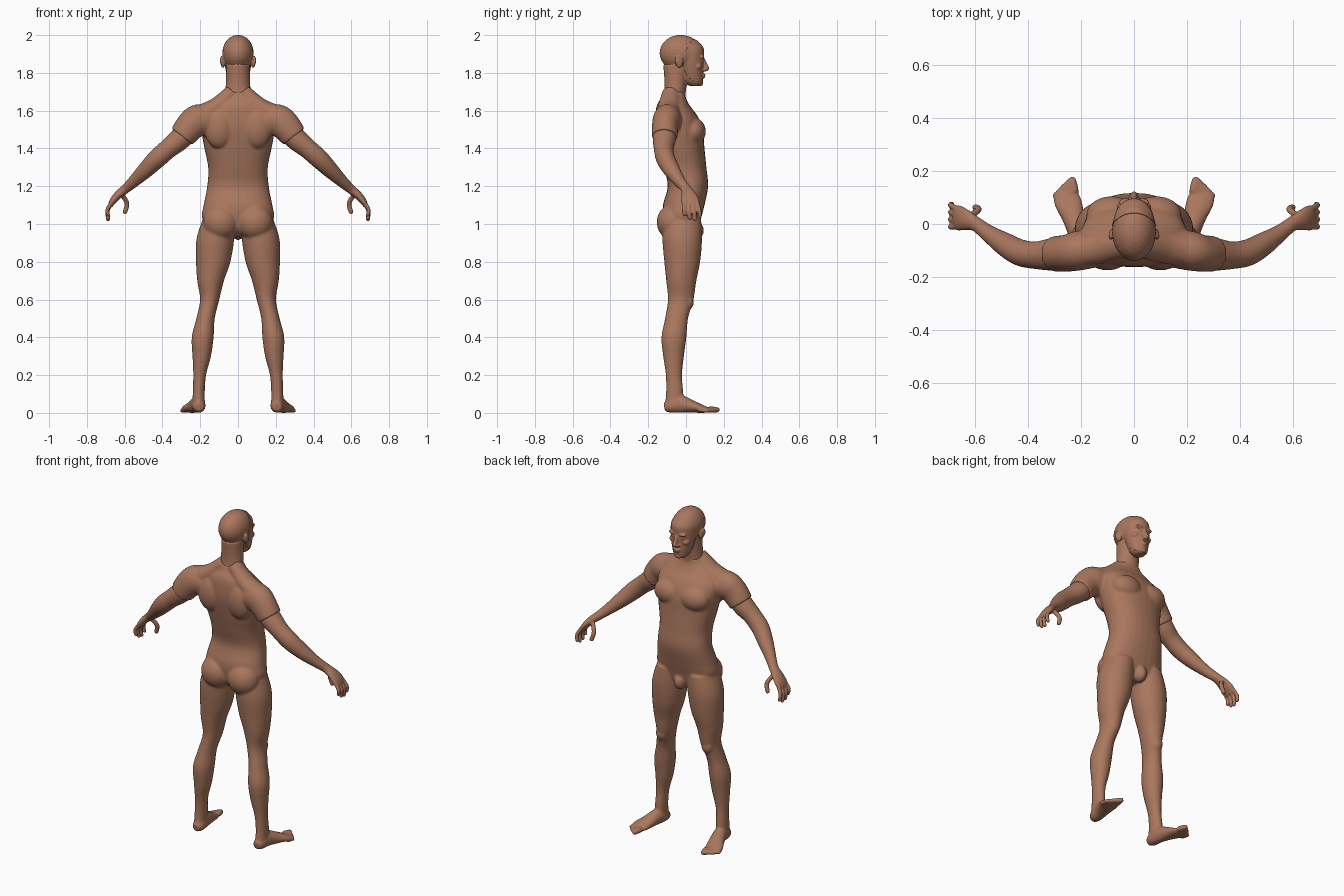
import bpy, bmesh
from math import cos, sin, pi
from mathutils import Vector, Matrix

cube = bpy.data.objects.get("Cube")
if cube:
    bpy.data.objects.remove(cube)

skin = bpy.data.materials.new("brown skin")
skin.use_nodes = True
skin.diffuse_color = (0.40, 0.185, 0.112, 1)
shader = skin.node_tree.nodes["Principled BSDF"]
shader.inputs["Base Color"].default_value = skin.diffuse_color
shader.inputs["Roughness"].default_value = 0.6

X, Y, Z = Vector((1, 0, 0)), Vector((0, 1, 0)), Vector((0, 0, 1))
SIDES, STEPS = 28, 5


def smooth_rows(rows):
    """Catmull-Rom interpolation between cross-section rows."""
    out, last = [], len(rows) - 1
    for i in range(last):
        a, b, c, d = (rows[min(max(k, 0), last)] for k in range(i - 1, i + 3))
        for s in range(STEPS):
            t = s / STEPS
            out.append([q + t * (r - p) / 2 + t * t * (p - 2.5 * q + 2 * r - e / 2)
                        + t ** 3 * (e - p + 3 * (q - r)) / 2
                        for p, q, r, e in zip(a, b, c, d)])
    return out + [list(rows[last])]


def loft(bm, rows, side=X, axis=None, power=1.0):
    """Skin rows of (x, y, z, side radius, other radius); axis fixes the ring plane."""
    rows = smooth_rows(rows)
    rings = []
    for i, (x, y, z, ru, rv) in enumerate(rows):
        before, after = rows[max(i - 1, 0)], rows[min(i + 1, len(rows) - 1)]
        along = axis or (Vector(after[:3]) - Vector(before[:3])).normalized()
        u = (side - along * side.dot(along)).normalized()
        v = along.cross(u)
        ring = []
        for k in range(SIDES):
            c, s = cos(2 * pi * k / SIDES), sin(2 * pi * k / SIDES)
            c, s = (abs(w) ** power * (1 if w > 0 else -1) for w in (c, s))
            ring.append(bm.verts.new(Vector((x, y, z)) + u * c * ru + v * s * rv))
        rings.append(ring)
    for low, high in zip(rings, rings[1:]):
        for k in range(SIDES):
            j = (k + 1) % SIDES
            bm.faces.new((low[k], low[j], high[j], high[k]))
    bm.faces.new(rings[0][::-1])
    bm.faces.new(rings[-1])


def blob(bm, centre, radii):
    matrix = Matrix.Translation(centre) @ Matrix.Diagonal((*radii, 1))
    bmesh.ops.create_uvsphere(bm, u_segments=24, v_segments=16, radius=1, matrix=matrix)


def digit(bm, points, r, side):
    """A finger or toe with a rounded tip."""
    loft(bm, [(*p, r, r) for p in points], side)
    blob(bm, points[-1], (r, r, r))


def finish(name, bm, voxel, passes):
    """Mirror the parts, then fuse them into one smooth skin."""
    bmesh.ops.recalc_face_normals(bm, faces=bm.faces)
    mesh = bpy.data.meshes.new(name)
    bm.to_mesh(mesh)
    bm.free()
    mesh.materials.append(skin)
    ob = bpy.data.objects.new(name, mesh)
    bpy.context.collection.objects.link(ob)
    mirror = ob.modifiers.new("Mirror", 'MIRROR')
    mirror.use_mirror_merge = False
    fuse = ob.modifiers.new("Fuse", 'REMESH')
    fuse.mode = 'VOXEL'
    fuse.voxel_size = voxel
    fuse.use_smooth_shade = True
    soften = ob.modifiers.new("Soften", 'SMOOTH')
    soften.factor = 0.5
    soften.iterations = passes
    return ob


# Body: torso
body = bmesh.new()
loft(body, [
    (0, -.01, .93, .06, .05), (0, -.02, .97, .14, .085), (0, -.02, 1.03, .19, .10),
    (0, -.012, 1.1, .182, .11), (0, .01, 1.2, .163, .107), (0, -.005, 1.3, .158, .113),
    (0, -.022, 1.4, .178, .12), (0, -.036, 1.5, .195, .125), (0, -.05, 1.57, .195, .112),
    (0, -.068, 1.63, .15, .086), (0, -.065, 1.67, .095, .064),
    (0, -.06, 1.70, .07, .056)], X, Z, .88)
blob(body, (0, .05, .965), (.035, .045, .05))
# Chest, shoulder blades, buttocks and trapezius
blob(body, (.085, .035, 1.49), (.095, .07, .075))
blob(body, (.10, -.12, 1.51), (.08, .055, .11))
blob(body, (.09, -.07, 1.01), (.095, .085, .095))
loft(body, [(.03, -.08, 1.70, .045, .04), (.12, -.09, 1.615, .06, .05),
            (.22, -.10, 1.57, .06, .055)], Y)

# Sleeves over the shoulders
loft(body, [(.13, -.09, 1.54, .07, .08), (.205, -.10, 1.55, .075, .085),
            (.25, -.11, 1.52, .07, .08), (.297, -.113, 1.462, .068, .07)], Y)

# Legs
loft(body, [
    (.10, -.02, 1.03, .085, .10), (.12, -.02, .92, .10, .105), (.131, -.02, .8, .091, .095),
    (.145, -.025, .7, .071, .08), (.15, -.028, .6, .051, .068), (.172, -.05, .5, .049, .061),
    (.187, -.064, .4, .058, .066), (.192, -.066, .3, .049, .055),
    (.203, -.064, .2, .034, .043), (.208, -.06, .1, .032, .046),
    (.207, -.068, .03, .033, .048)], X, Z)
blob(body, (.155, .012, .59), (.036, .03, .045))

# Feet and toes
loft(body, [
    (.206, -.115, .03, .022, .022), (.207, -.085, .035, .035, .035),
    (.213, -.03, .046, .038, .046), (.23, .03, .034, .044, .034),
    (.25, .085, .021, .052, .021), (.262, .122, .014, .04, .013)])
for i in range(5):
    t = i / 4
    r = .016 - .005 * t
    start = (.222 + .066 * t, .12 - .05 * t, r + .003)
    tip = (.233 + .064 * t, .164 - .045 * t - .01 * t * t, r)
    digit(body, [start, tip], r, X)
finish("body", body, .0065, 7)

# Forearms with elbows and wrists
arms = bmesh.new()
loft(arms, [
    (.255, -.112, 1.505, .06, .058), (.31, -.115, 1.448, .061, .059),
    (.37, -.118, 1.398, .052, .052), (.43, -.108, 1.345, .05, .051),
    (.49, -.075, 1.285, .044, .043), (.55, -.035, 1.227, .032, .032),
    (.597, 0, 1.185, .028, .025), (.635, .015, 1.153, .04, .022),
    (.663, .023, 1.12, .048, .018), (.677, .025, 1.095, .042, .012)], Y)
# Fingers and thumbs
for i, reach in enumerate((.07, .085, .08, .06)):
    y = .064 - .027 * i
    digit(arms, [(.668, y * .85 + .004, 1.115), (.691, y + .006, 1.105 - reach * .45),
                 (.688, y + .01, 1.11 - reach)], .0105, Y)
digit(arms, [(.615, .03, 1.155), (.588, .054, 1.11), (.598, .062, 1.065)], .0125, Y)
finish("arms", arms, .0045, 4)


# Head: neck, cranium and jaw
def build_head():
    bm = bmesh.new()
    loft(bm, [(0, -.065, 1.62, .075, .062), (0, -.06, 1.69, .069, .058),
              (0, -.054, 1.75, .064, .06), (0, -.05, 1.84, .062, .07)], X, Z)
    blob(bm, (0, -.028, 1.905), (.083, .112, .096))
    loft(bm, [(0, .05, 1.73, .026, .03), (0, .038, 1.755, .047, .05),
              (0, .028, 1.82, .065, .063), (0, .014, 1.88, .073, .08),
              (0, .004, 1.93, .072, .088), (0, -.01, 1.97, .05, .07)], X, Z)
    # Nose, lips and chin
    loft(bm, [(0, .09, 1.875, .009, .008), (0, .1, 1.845, .009, .012),
              (0, .107, 1.822, .012, .015), (0, .098, 1.81, .01, .012)], X, Z)
    blob(bm, (.01, .096, 1.816), (.01, .012, .008))
    blob(bm, (0, .091, 1.789), (.022, .011, .006))
    blob(bm, (0, .089, 1.779), (.018, .011, .006))
    blob(bm, (0, .073, 1.744), (.022, .016, .015))
    # Brows, eyes, cheeks and ears
    blob(bm, (.03, .082, 1.884), (.026, .014, .009))
    blob(bm, (.031, .077, 1.863), (.013, .012, .008))
    blob(bm, (.042, .06, 1.835), (.022, .022, .018))
    blob(bm, (.08, -.036, 1.858), (.013, .02, .032))
    blob(bm, (.087, -.045, 1.866), (.009, .015, .024))
    return bm


finish("head", build_head(), .004, 4)

# Raised face panel, trimmed from the head shape
face = finish("face_panel", build_head(), .004, 4)
swell = face.modifiers.new("Raise", 'DISPLACE')
swell.strength = .0018
swell.mid_level = 0
trim = bmesh.new()
blob(trim, (0, .11, 1.865), (.2, .135, .135))
trim_mesh = bpy.data.meshes.new("face_trim")
trim.to_mesh(trim_mesh)
trim.free()
cutter = bpy.data.objects.new("face_trim", trim_mesh)
bpy.context.collection.objects.link(cutter)
cutter.hide_render = True
cutter.hide_viewport = True
cut = face.modifiers.new("Trim", 'BOOLEAN')
cut.operation = 'INTERSECT'
cut.object = cutter
